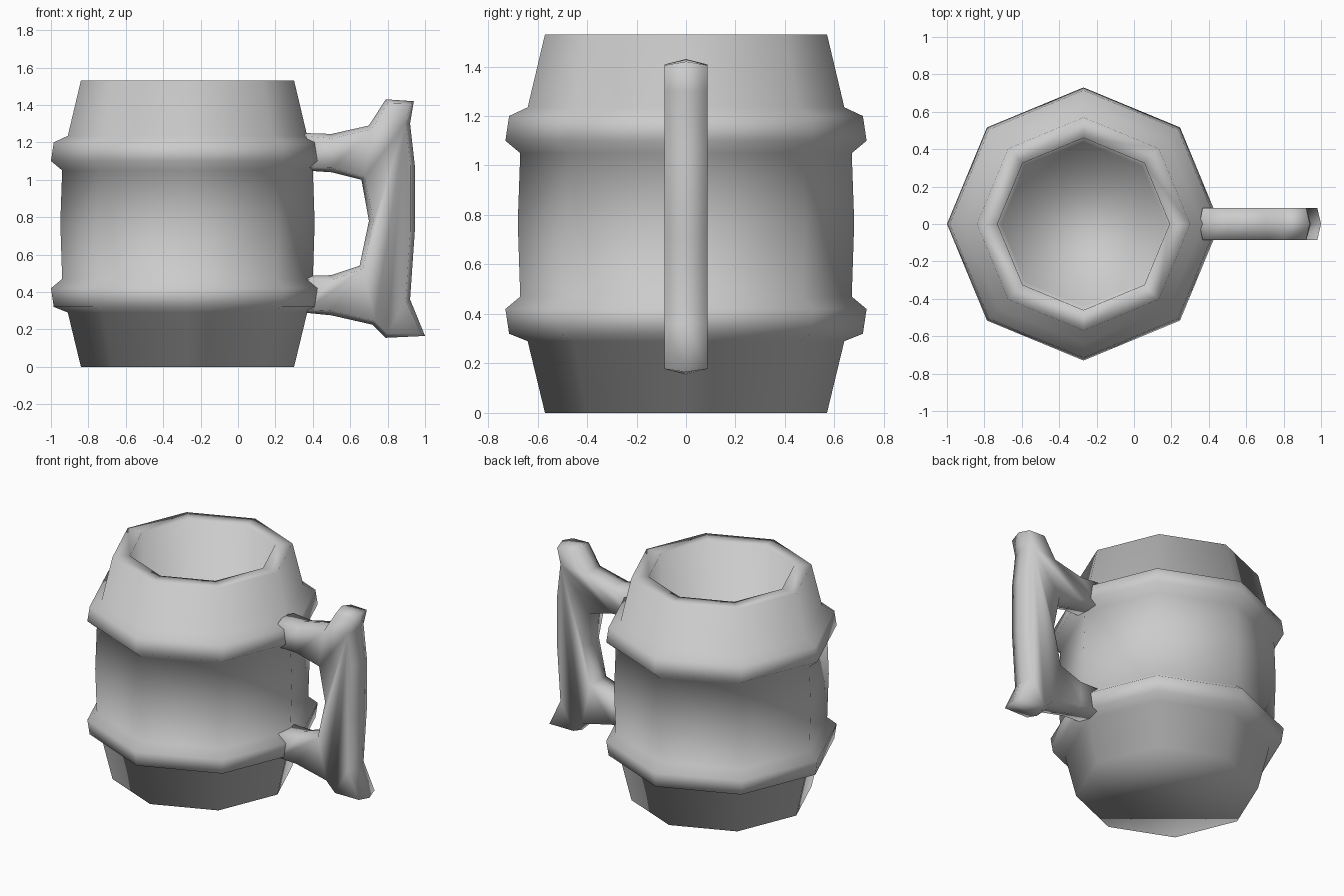
import bpy, bmesh, math
from mathutils import Vector

cube = bpy.data.objects.get("Cube")
if cube:
    bpy.data.objects.remove(cube, do_unlink=True)

grey = bpy.data.materials.new("plain grey")
grey.use_nodes = True
GREY = (0.6, 0.6, 0.6, 1)
grey.diffuse_color = GREY
grey.node_tree.nodes["Principled BSDF"].inputs["Base Color"].default_value = GREY


def loft(name, loops):
    """Bridge closed loops of points, cap both ends and shade smooth."""
    bm = bmesh.new()
    rings = [[bm.verts.new(p) for p in loop] for loop in loops]
    for a, b in zip(rings, rings[1:]):
        n = len(a)
        for i in range(n):
            j = (i + 1) % n
            bm.faces.new((a[i], a[j], b[j], b[i]))
    bm.faces.new(rings[0])
    bm.faces.new(rings[-1])
    bmesh.ops.recalc_face_normals(bm, faces=bm.faces)
    for f in bm.faces:
        f.smooth = True
    mesh = bpy.data.meshes.new(name)
    bm.to_mesh(mesh)
    bm.free()
    mesh.materials.append(grey)
    obj = bpy.data.objects.new(name, mesh)
    bpy.context.collection.objects.link(obj)
    return obj


# Octagonal barrel body with two hoops, a flat lip and a hollow inside
CENTRE_X, SIDES = -0.27, 8
profile = [(0.57, 0), (0.64, 0.29), (0.715, 0.32), (0.73, 0.42), (0.67, 0.47),
           (0.68, 0.77),
           (0.67, 1.05), (0.73, 1.10), (0.715, 1.20), (0.64, 1.235), (0.57, 1.53),
           (0.46, 1.53), (0.44, 0.15)]


def octagon(r, z):
    angles = [math.tau * i / SIDES for i in range(SIDES)]
    return [(CENTRE_X + r * math.cos(a), r * math.sin(a), z) for a in angles]


loft("mug_body", [octagon(r, z) for r, z in profile])

# Handle: side outline with a ridge on the middle plane and inset flat sides
outline = [Vector(p) for p in [
    (0.35, 1.25), (0.50, 1.245), (0.70, 1.29), (0.79, 1.43), (0.94, 1.42),
    (0.92, 1.30), (0.945, 1.08), (0.945, 0.72), (0.92, 0.36), (1.0, 0.165),
    (0.79, 0.155), (0.72, 0.225), (0.50, 0.275), (0.35, 0.29),
    (0.35, 0.485), (0.50, 0.49), (0.65, 0.54), (0.70, 0.78), (0.66, 1.0),
    (0.50, 1.04), (0.35, 1.05)]]


def inset(points, d):
    """Move every corner of a clockwise outline inwards."""
    out = []
    for i, p in enumerate(points):
        a = (p - points[i - 1]).normalized()
        b = (points[(i + 1) % len(points)] - p).normalized()
        t = (a + b).normalized()
        out.append(p + Vector((t.y, -t.x)) * d)
    return out


def side_loop(points, y):
    return [(p.x, y, p.y) for p in points]


HALF_WIDTH = 0.086
flat = inset(outline, 0.024)
loft("handle", [side_loop(flat, -HALF_WIDTH), side_loop(outline, 0),
                side_loop(flat, HALF_WIDTH)])
